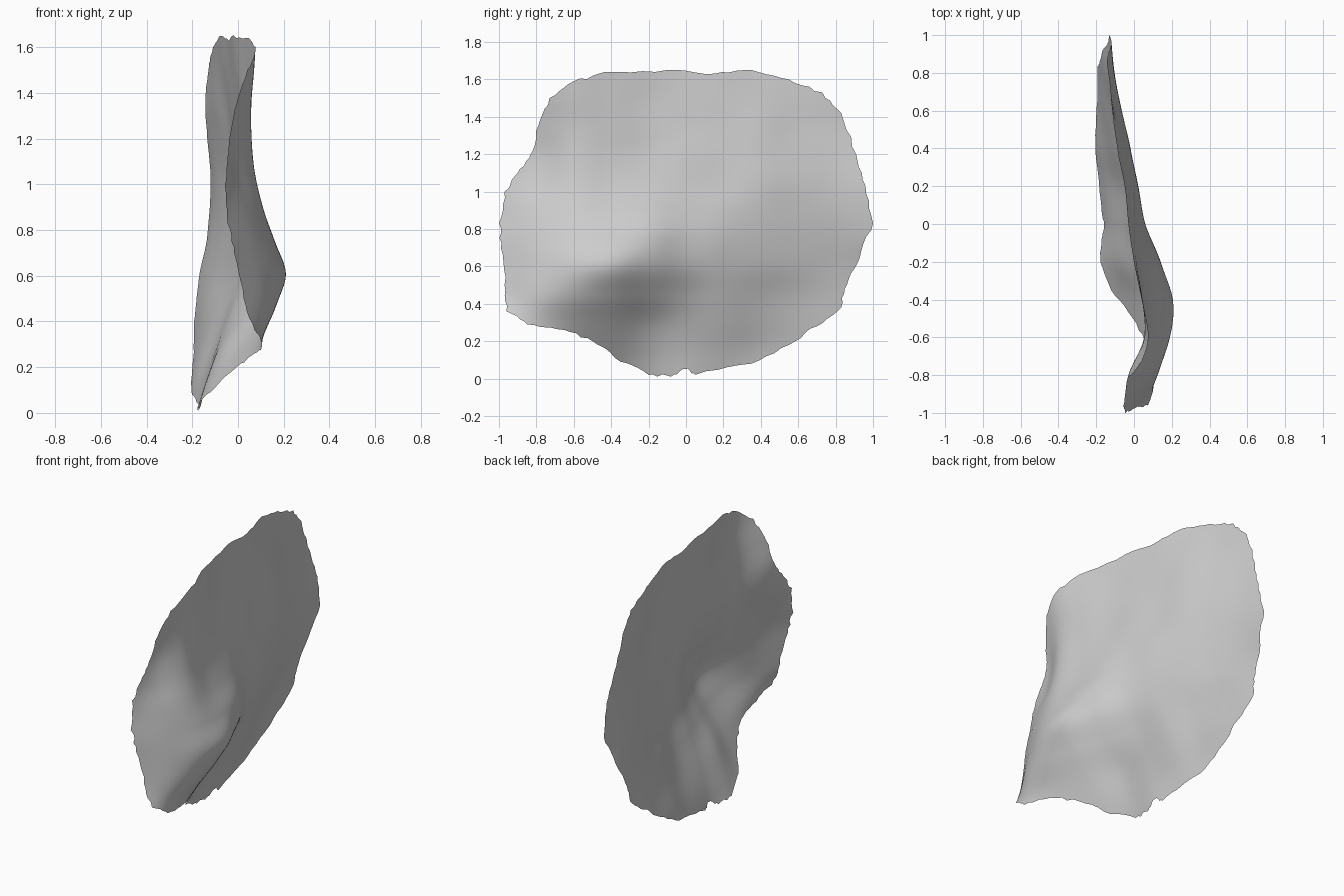
import bpy
import bmesh
import random
from mathutils import Vector

old = bpy.data.objects.get("Cube")
if old:
    bpy.data.objects.remove(old, do_unlink=True)

# Sideways bulge of the sheet in hundredths: rows from bottom to top,
# columns from front to back
BULGE = [
    [15, 8, -8, -16, -18.5, -17, -20, -22, -23, -24, -25],
    [13, 9, 0, -7, -13, -13.5, -15.5, -19.5, -21, -22, -23],
    [9, 10.5, 8, 2.5, -6, -8.5, -10, -15, -18, -20, -22],
    [2, 12.5, 16, 13, 4.5, -2, -5, -10.5, -15, -18, -21],
    [-1, 11, 19, 20.5, 13, 4.5, -.5, -5.5, -11, -15.5, -18],
    [-3, 8, 15, 16, 13.5, 6, 2, -3, -8.5, -12.5, -14],
    [-6, 4, 10.5, 10, 8.5, 4.5, 2, -2, -7, -10.5, -12.5],
    [-7, -1, 7, 6, 4.5, 2.5, 0, -2, -6.5, -10.5, -12.5],
    [-6, -3, 5.5, 4.5, 2, 1, -1.5, -3.5, -8, -12, -14.5],
    [-5, -1, 5.5, 4.5, 1, -1, -3, -5, -10, -13.5, -16],
    [-3, 2, 7, 4.5, 0, -2, -4, -7, -11, -13.5, -16],
    [0, 5, 8, 4, 0, -3, -5, -9, -12, -13, -15],
]
HEIGHT = 1.65

# Rim of the sheet in side view (y, z)
RIM = [(-1, .83), (-.97, 1), (-.9, 1.1), (-.83, 1.2), (-.79, 1.35), (-.73, 1.5),
       (-.6, 1.59), (-.43, 1.64), (-.1, 1.65), (.15, 1.63), (.35, 1.65), (.55, 1.6),
       (.73, 1.53), (.83, 1.42), (.91, 1.2), (.96, 1.03), (1, .83), (.93, .65),
       (.86, .5), (.83, .38), (.7, .28), (.55, .18), (.35, .08), (.05, .02),
       (0, .05), (-.08, .01), (-.2, .02), (-.35, .09), (-.5, .2), (-.65, .26),
       (-.85, .29), (-.96, .36), (-.97, .5), (-.99, .7)]


def spline(values, t):
    """Smooth curve through evenly spaced values, t from 0 to 1."""
    last = len(values) - 1
    t = min(max(t, 0), 1) * last
    i = min(int(t), last - 1)
    f = t - i
    b, c = values[i], values[i + 1]
    a = values[i - 1] if i > 0 else 2 * b - c
    d = values[i + 2] if i + 2 <= last else 2 * c - b
    return b + f * (c - a + f * (2 * a - 5 * b + 4 * c - d + f * (3 * (b - c) + d - a))) / 2


def bulge(y, z):
    column = [spline(row, (y + 1) / 2) for row in BULGE]
    return spline(column, z / HEIGHT) / 100


def ragged_rim(steps):
    """Rim resampled with small nicks."""
    random.seed(4)
    points = []
    for k, start in enumerate(RIM):
        a, b = Vector(start), Vector(RIM[(k + 1) % len(RIM)])
        for s in range(steps):
            p = a.lerp(b, s / steps)
            nick = random.uniform(-.01, .006) if s else 0
            points.append(p + (p - CENTRE).normalized() * nick)
    return points


# Thin sheet built as rings spreading from its middle
CENTRE = Vector((0, .8))
RINGS = 40
rim = ragged_rim(5)
bm = bmesh.new()
middle = bm.verts.new((bulge(*CENTRE), *CENTRE))
rings = []
for r in range(1, RINGS + 1):
    ring = []
    for p in rim:
        y, z = CENTRE.lerp(p, r / RINGS)
        ring.append(bm.verts.new((bulge(y, z), y, z)))
    rings.append(ring)

count = len(rim)
for k in range(count):
    n = (k + 1) % count
    bm.faces.new((middle, rings[0][n], rings[0][k]))
    for inner, outer in zip(rings, rings[1:]):
        bm.faces.new((inner[k], inner[n], outer[n], outer[k]))

bmesh.ops.recalc_face_normals(bm, faces=bm.faces[:])
bm.normal_update()
if sum(f.normal.x for f in bm.faces) < 0:
    bmesh.ops.reverse_faces(bm, faces=bm.faces[:])
for face in bm.faces:
    face.smooth = True

mesh = bpy.data.meshes.new("curved_sheet")
bm.to_mesh(mesh)
bm.free()
sheet = bpy.data.objects.new("curved_sheet", mesh)
bpy.context.collection.objects.link(sheet)

# Plain grey surface
grey = bpy.data.materials.new("light_grey")
grey.use_nodes = True
colour = (.62, .62, .62, 1)
grey.diffuse_color = colour
grey.node_tree.nodes["Principled BSDF"].inputs["Base Color"].default_value = colour
mesh.materials.append(grey)
